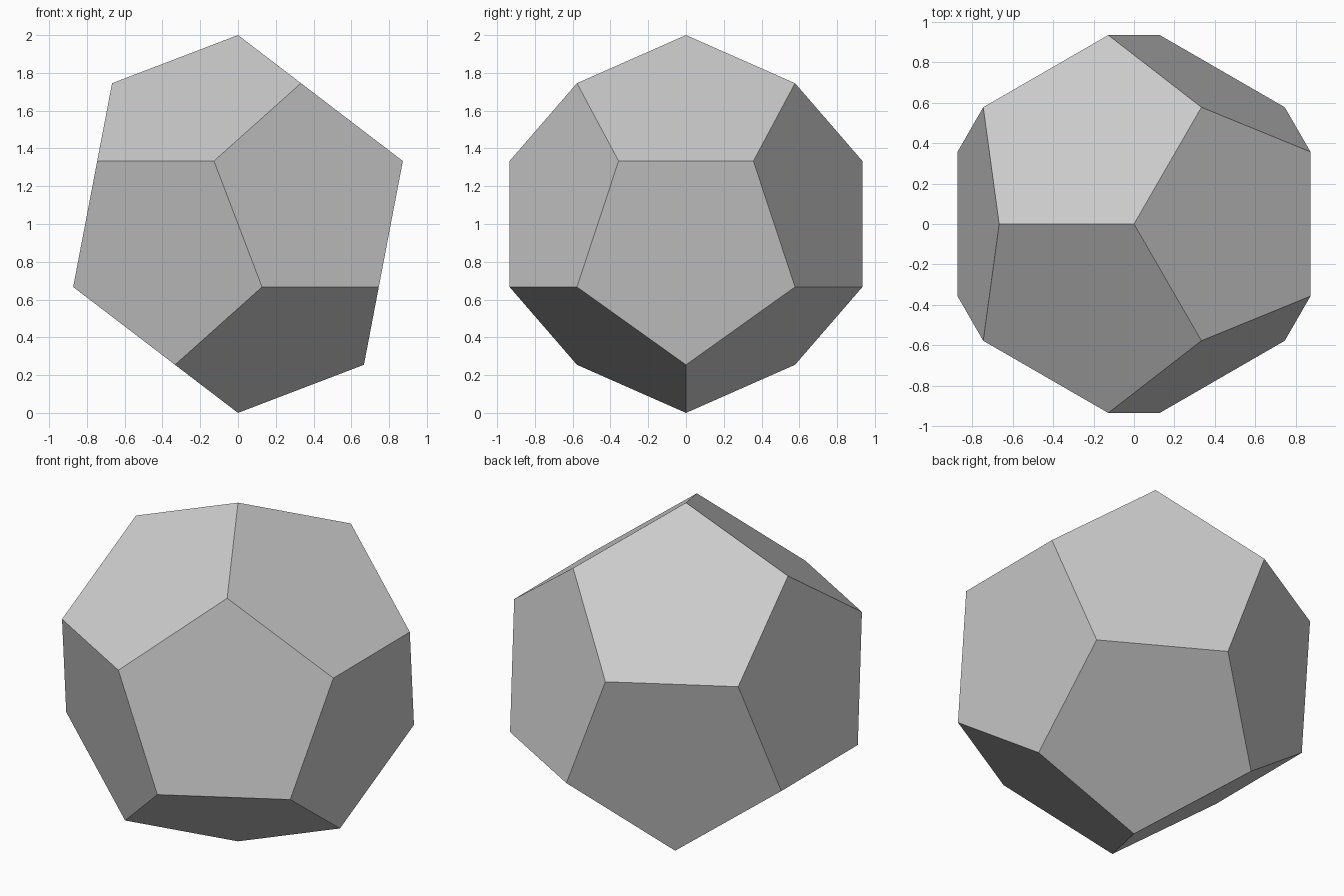
import bpy, bmesh
from math import sqrt, asin, radians, sin, cos

if "Cube" in bpy.data.objects:
    bpy.data.objects.remove(bpy.data.objects["Cube"])

# Regular dodecahedron of radius 1 standing on one corner
edge = 4 / (sqrt(3) * (1 + sqrt(5)))
r1, z1 = 2 / 3, sqrt(5) / 3            # ring of three next to the tip
r2, z2 = sqrt(8) / 3, 1 / 3            # ring of six, in pairs one edge apart
half = asin(edge / 2 / r2)

points = [(0, 0, 1)]
for k in range(3):
    a = radians(120 * k)
    b = a + radians(180)
    points.append((r1 * cos(b), r1 * sin(b), z1))
    for s in (-half, half):
        points.append((r2 * cos(a + s), r2 * sin(a + s), z2))

# Upper corners plus their opposites, wrapped in a hull with flat pentagons
bm = bmesh.new()
for x, y, z in points:
    bm.verts.new((x, y, 1 + z))
    bm.verts.new((-x, -y, 1 - z))
bmesh.ops.convex_hull(bm, input=bm.verts[:])
bmesh.ops.dissolve_limit(bm, angle_limit=radians(2), verts=bm.verts[:], edges=bm.edges[:])
bmesh.ops.recalc_face_normals(bm, faces=bm.faces[:])

mesh = bpy.data.meshes.new("dodecahedron")
bm.to_mesh(mesh)
bm.free()
bpy.context.collection.objects.link(bpy.data.objects.new("dodecahedron", mesh))
